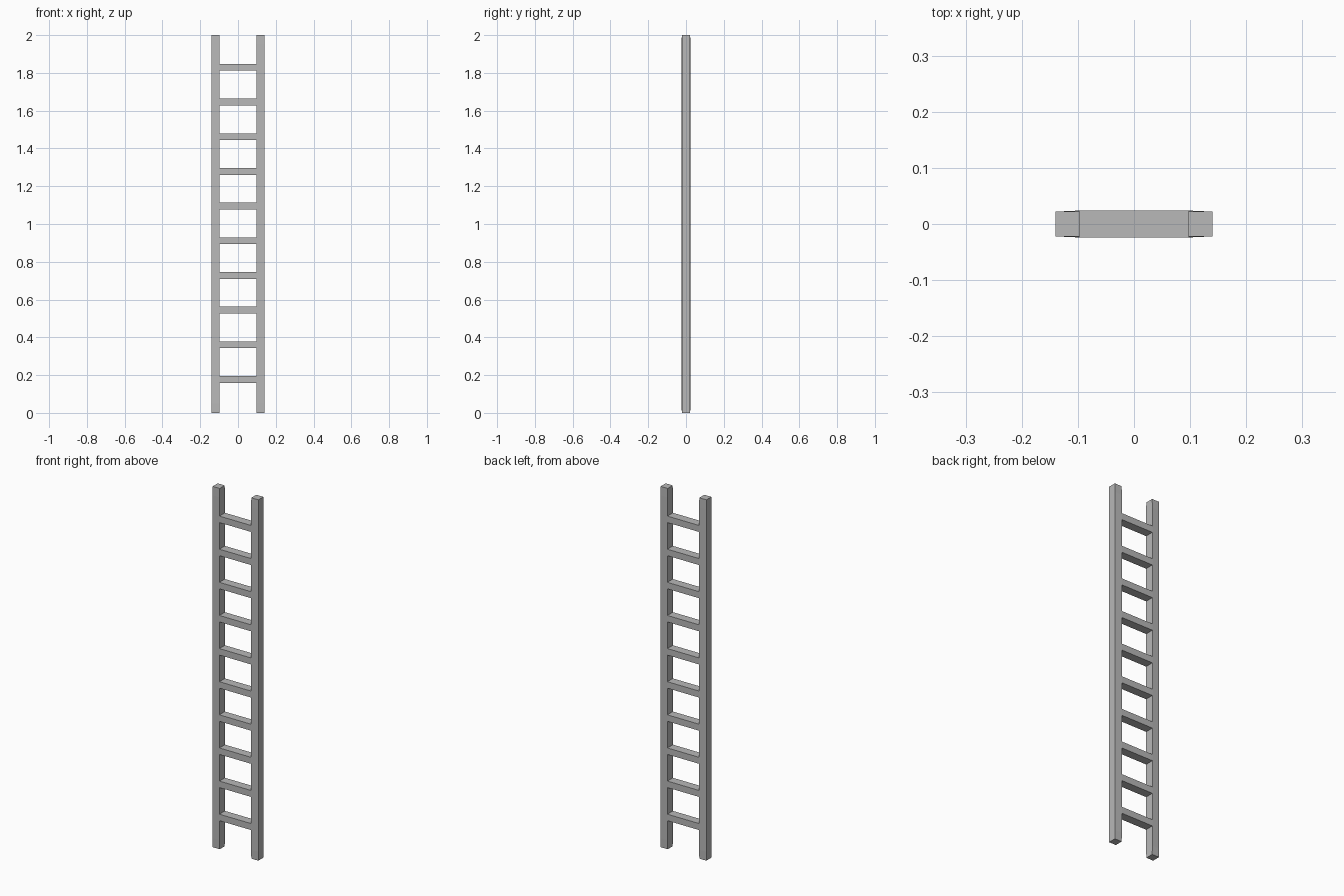
import bpy
import bmesh

default = bpy.data.objects.get("Cube")
if default:
    bpy.data.objects.remove(default, do_unlink=True)

grey = bpy.data.materials.new("plain_grey")
grey.use_nodes = True
colour = (0.48, 0.48, 0.48, 1)
grey.diffuse_color = colour
grey.node_tree.nodes["Principled BSDF"].inputs["Base Color"].default_value = colour

INNER, OUTER = 0.097, 0.14
END_DEPTH, MID_DEPTH = 0.022, 0.024
HEIGHT, TAPER = 2.0, 0.05


def finish(name, bm):
    bmesh.ops.recalc_face_normals(bm, faces=bm.faces)
    mesh = bpy.data.meshes.new(name)
    bm.to_mesh(mesh)
    bm.free()
    mesh.materials.append(grey)
    obj = bpy.data.objects.new(name, mesh)
    bpy.context.collection.objects.link(obj)
    return obj


# Side rails: square posts whose inner edges swell slightly between the ends
def rail(name, side):
    bm = bmesh.new()
    rings = []
    for z in (0, TAPER, HEIGHT - TAPER, HEIGHT):
        inner = END_DEPTH if z in (0, HEIGHT) else MID_DEPTH
        section = ((INNER, -inner), (OUTER, -END_DEPTH), (OUTER, END_DEPTH), (INNER, inner))
        rings.append([bm.verts.new((side * x, y, z)) for x, y in section])
    for low, high in zip(rings, rings[1:]):
        for i in range(4):
            j = (i + 1) % 4
            bm.faces.new((low[i], low[j], high[j], high[i]))
    bm.faces.new(rings[0])
    bm.faces.new(rings[-1])
    finish(name, bm)


rail("left_rail", 1)
rail("right_rail", -1)

# Evenly spaced rungs, flush with the inner edges of the rails
for n in range(10):
    bm = bmesh.new()
    bmesh.ops.create_cube(bm, size=1)
    bmesh.ops.scale(bm, vec=(2 * INNER, 2 * MID_DEPTH, 0.036), verts=bm.verts)
    rung = finish(f"rung_{n + 1}", bm)
    rung.location.z = 0.177 + n * 0.1836
